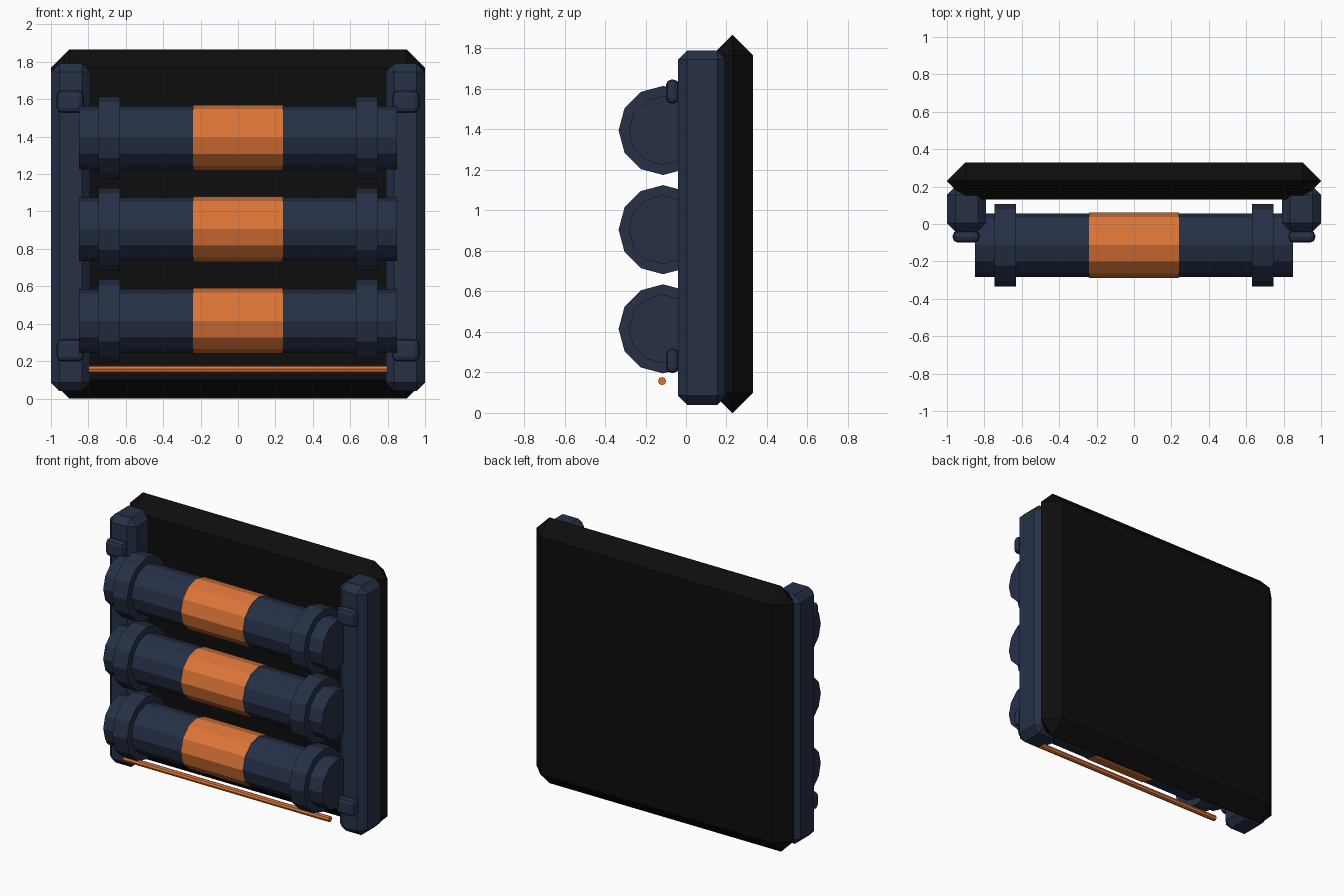
import bpy, math

if "Cube" in bpy.data.objects:
    bpy.data.objects.remove(bpy.data.objects["Cube"])


def material(name, rgb):
    m = bpy.data.materials.new(name)
    m.diffuse_color = (*rgb, 1)
    m.use_nodes = True
    m.node_tree.nodes["Principled BSDF"].inputs["Base Color"].default_value = m.diffuse_color
    return m


navy = material("navy", (0.019, 0.030, 0.062))
black = material("black", (0.004, 0.004, 0.004))
orange = material("orange", (0.72, 0.18, 0.04))


def box(name, center, size, bevel, mat, segments=1):
    bpy.ops.mesh.primitive_cube_add(size=1, location=center)
    ob = bpy.context.object
    ob.name = name
    ob.scale = size
    bpy.ops.object.transform_apply(location=False, rotation=False, scale=True)
    mod = ob.modifiers.new("chamfer", 'BEVEL')
    mod.width = bevel
    mod.segments = segments
    mod.limit_method = 'NONE'
    ob.data.materials.append(mat)
    return ob


def tube(name, x0, x1, y, z, radius, sides, mat):
    # Cylinder lying along x, with corners on the y and z axes
    bpy.ops.mesh.primitive_cylinder_add(
        vertices=sides, radius=radius, depth=x1 - x0,
        location=((x0 + x1) / 2, y, z), rotation=(0, math.pi / 2, 0))
    ob = bpy.context.object
    ob.name = name
    ob.data.materials.append(mat)
    return ob


# Back plate with wide chamfers
box("back_plate", (0, 0.23, 0.933), (2.0, 0.2, 1.866), 0.0985, black)

# Side rails and their corner bolts
for side, label in ((-1, "left"), (1, "right")):
    box(label + "_rail", (side * 0.895, 0.08, 0.915), (0.21, 0.24, 1.75), 0.045, navy)
    for z, level in ((0.257, "lower"), (1.587, "upper")):
        box(f"{label}_{level}_bolt", (side * 0.897, -0.067, z),
            (0.145, 0.065, 0.12), 0.028, navy, 2)

# Three canisters, each with two clamp rings and a coloured band
Y = -0.113
for i in range(3):
    z = 0.415 + 0.49 * i
    tube(f"canister_{i + 1}", -0.85, 0.85, Y, z, 0.17, 12, navy)
    tube(f"canister_band_{i + 1}", -0.24, 0.24, Y, z, 0.175, 12, orange)
    tube(f"left_clamp_{i + 1}", -0.745, -0.63, Y, z, 0.22, 12, navy)
    tube(f"right_clamp_{i + 1}", 0.63, 0.745, Y, z, 0.22, 12, navy)

# Thin bar below the canisters
tube("lower_bar", -0.8, 0.8, -0.118, 0.157, 0.02, 8, orange)
